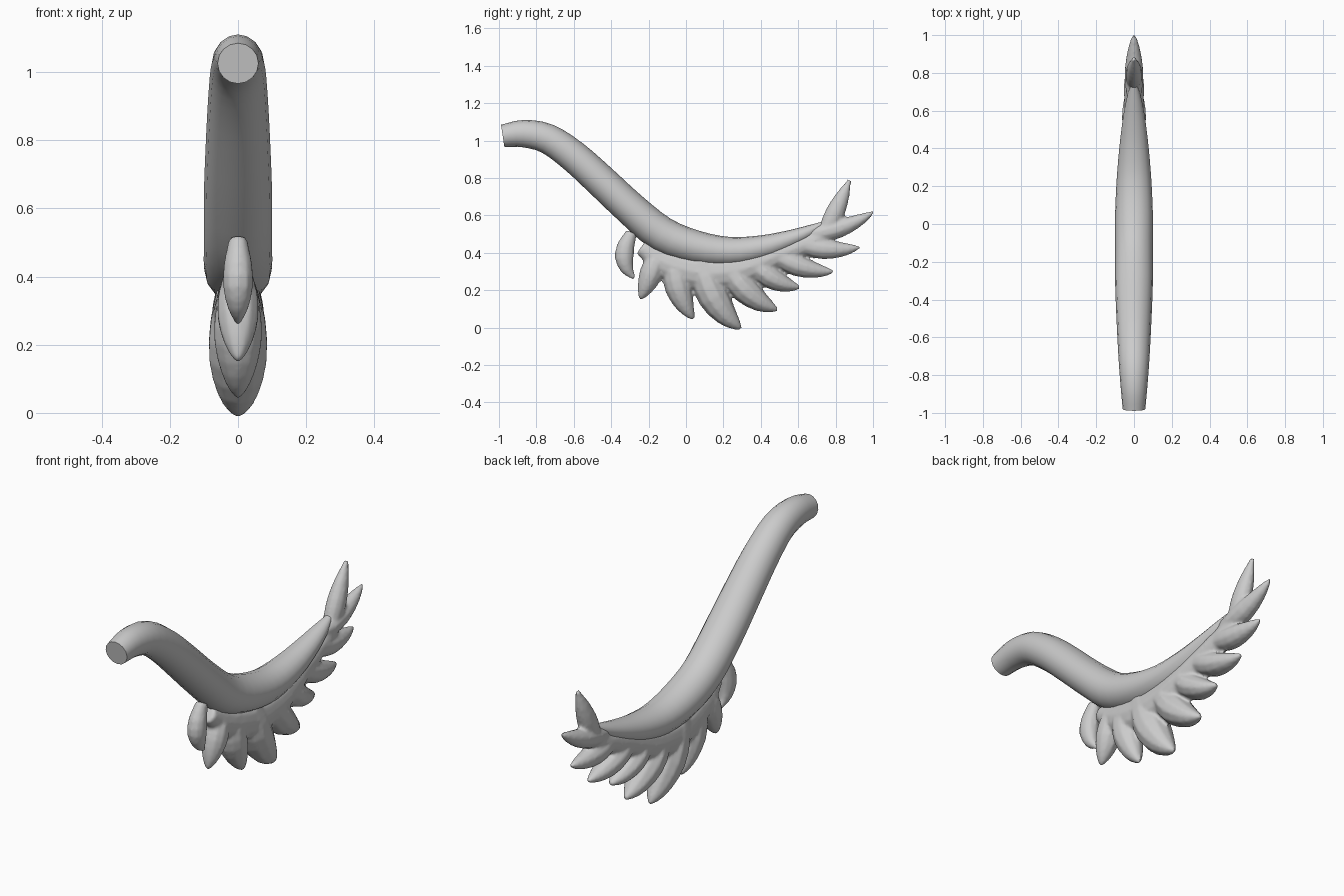
import bpy, bmesh, math
from mathutils import Vector

if "Cube" in bpy.data.objects:
    bpy.data.objects.remove(bpy.data.objects["Cube"])

grey = bpy.data.materials.new("warm grey")
grey.diffuse_color = (0.6, 0.6, 0.6, 1)
grey.use_nodes = True
grey.node_tree.nodes["Principled BSDF"].inputs["Base Color"].default_value = grey.diffuse_color


def smooth_path(stations, steps):
    """Catmull-Rom through (y, z, in-plane radius, half width) stations."""
    s = [Vector(p) for p in stations]
    s = [s[0] * 2 - s[1]] + s + [s[-1] * 2 - s[-2]]
    out = []
    for a, b, c, d in zip(s, s[1:], s[2:], s[3:]):
        for k in range(steps):
            t = k / steps
            out.append(0.5 * (2 * b + (c - a) * t + (2 * a - 5 * b + 4 * c - d) * t ** 2
                              + (3 * b - a - 3 * c + d) * t ** 3))
    return out + [s[-2]]


def sweep(bm, stations, sides, steps):
    """Closed tube of elliptical rings that follow the path in the y-z plane."""
    path = smooth_path(stations, steps)
    rings = []
    for i, p in enumerate(path):
        d = path[min(i + 1, len(path) - 1)] - path[max(i - 1, 0)]
        n = Vector((-d[1], d[0])).normalized()
        ring = []
        for k in range(sides):
            a = math.tau * k / sides
            r = p[2] * math.cos(a)
            ring.append(bm.verts.new((p[3] * math.sin(a), p[0] + n.x * r, p[1] + n.y * r)))
        rings.append(ring)
    for r0, r1 in zip(rings, rings[1:]):
        for k in range(sides):
            j = (k + 1) % sides
            bm.faces.new((r0[k], r0[j], r1[j], r1[k]))
    bm.faces.new(rings[0][::-1])
    bm.faces.new(rings[-1])


def finish(name, bm):
    bmesh.ops.recalc_face_normals(bm, faces=bm.faces[:])
    mesh = bpy.data.meshes.new(name)
    bm.to_mesh(mesh)
    bm.free()
    mesh.materials.append(grey)
    ob = bpy.data.objects.new(name, mesh)
    bpy.context.collection.objects.link(ob)
    bpy.context.view_layer.objects.active = ob
    ob.select_set(True)
    bpy.ops.object.shade_smooth_by_angle(angle=math.radians(50))
    ob.select_set(False)
    return ob


# Tail: curved tube, blunt at the front and tapering to the rear
bm = bmesh.new()
sweep(bm, [(-.98, 1.025, .06, .06), (-.87, 1.037, .073, .07), (-.74, 1.01, .08, .08),
           (-.6, .915, .085, .088), (-.45, .78, .088, .095), (-.3, .64, .09, .1),
           (-.13, .50, .095, .1), (.05, .43, .09, .1), (.23, .405, .08, .092),
           (.4, .425, .068, .078), (.55, .47, .05, .06), (.66, .515, .033, .04),
           (.74, .56, .01, .015)], 16, 3)
finish("tail", bm)

# Fur: a core under the tail and a fan of pointed tufts, fused into one skin
bm = bmesh.new()
sweep(bm, [(-.24, .43, .04, .035), (-.1, .34, .08, .06), (.1, .29, .1, .075),
           (.3, .31, .09, .075), (.5, .39, .065, .06), (.7, .47, .05, .045),
           (.82, .54, .03, .025)], 12, 3)

# Tufts: base, middle, tip, in-plane radius, half width, tip bluntness
tufts = [
    ((-.29, .51), (-.33, .37), (-.275, .265), .05, .045, .3),
    ((-.14, .42), (-.19, .28), (-.245, .15), .062, .062, .12),
    ((-.06, .40), (-.04, .21), (.04, .045), .072, .072, .12),
    ((.07, .41), (.15, .16), (.295, -.005), .085, .088, .1),
    ((.20, .39), (.32, .20), (.49, .095), .075, .085, .15),
    ((.32, .40), (.45, .27), (.61, .215), .062, .075, .15),
    ((.43, .43), (.60, .33), (.79, .30), .058, .065, .15),
    ((.56, .47), (.74, .42), (.93, .43), .055, .055, .12),
    ((.64, .50), (.82, .53), (1.005, .62), .05, .05, .12),
    ((.73, .47), (.80, .62), (.875, .79), .052, .045, .3),
]
for base, mid, tip, r, w, blunt in tufts:
    b, m, e = Vector(base), Vector(mid), Vector(tip)
    stations = []
    for t, f in ((0, .6), (.25, .95), (.5, 1), (.75, .72), (.92, .36), (1, blunt * .7)):
        p = b.lerp(m, t).lerp(m.lerp(e, t), t) if t in (0, 1) else \
            b * (1 - t) * (1 - 2 * t) + m * 4 * t * (1 - t) + e * t * (2 * t - 1)
        stations.append((p.x, p.y, r * f, w * f))
    sweep(bm, stations, 10, 2)
fur = finish("fur", bm)
remesh = fur.modifiers.new("fuse", 'REMESH')
remesh.mode = 'VOXEL'
remesh.voxel_size = 0.009
remesh.use_smooth_shade = True
soft = fur.modifiers.new("soften", 'SMOOTH')
soft.factor = 0.5
soft.iterations = 3
